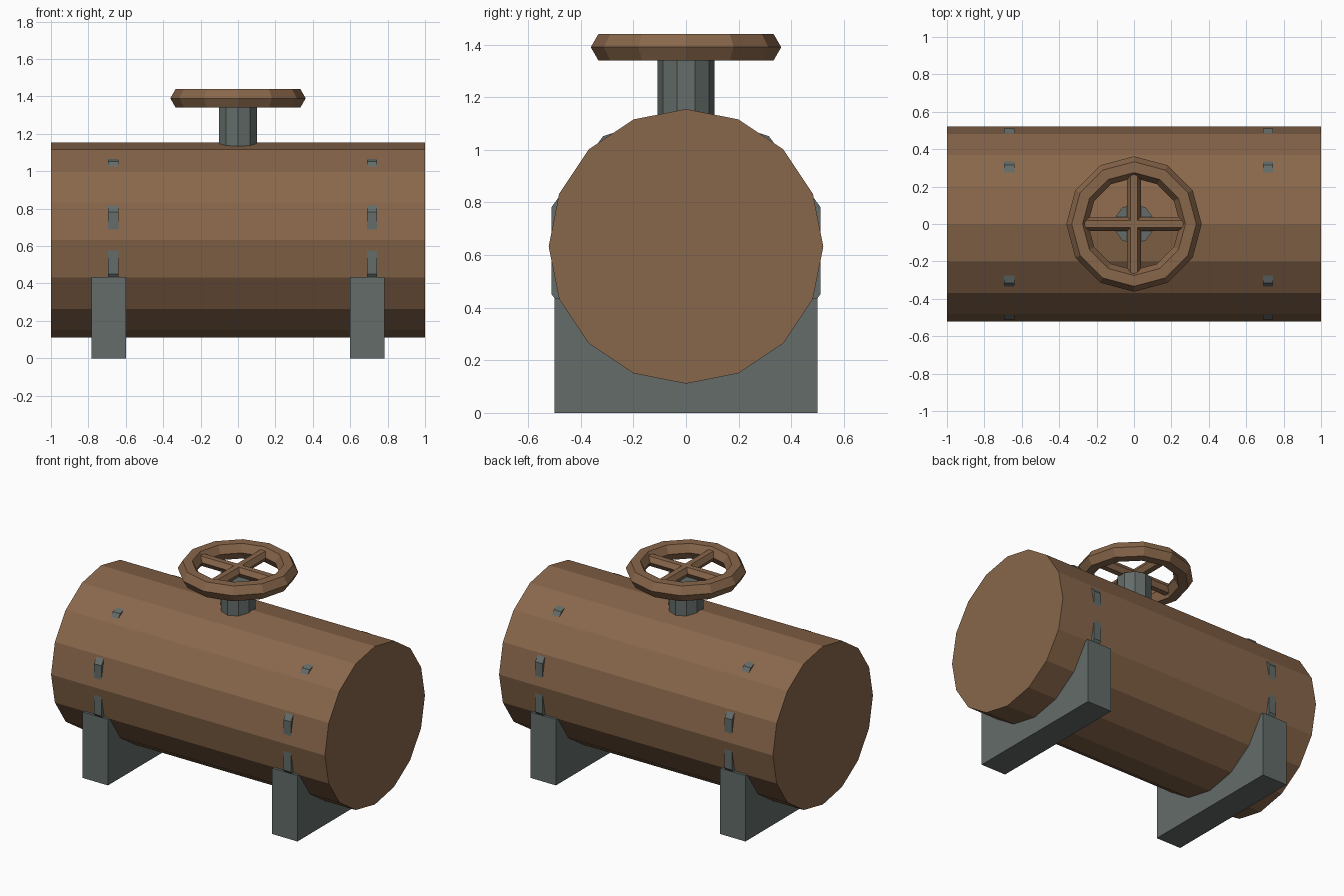
import bpy, bmesh, math
from mathutils import Matrix, Vector

if "Cube" in bpy.data.objects:
    bpy.data.objects.remove(bpy.data.objects["Cube"])


def material(name, color):
    m = bpy.data.materials.new(name)
    m.diffuse_color = color
    m.use_nodes = True
    m.node_tree.nodes["Principled BSDF"].inputs["Base Color"].default_value = m.diffuse_color
    return m


BROWN = material("brown_paint", (0.25, 0.135, 0.07, 1))
STEEL = material("grey_steel", (0.125, 0.15, 0.14, 1))


def add(name, bm, mat):
    bmesh.ops.recalc_face_normals(bm, faces=bm.faces)
    me = bpy.data.meshes.new(name)
    bm.to_mesh(me)
    bm.free()
    me.materials.append(mat)
    ob = bpy.data.objects.new(name, me)
    bpy.context.collection.objects.link(ob)
    return ob


def prism(name, mat, sides, radius, start, end, first, second, phase=0.0):
    """Regular prism from start to end; first/second span the cross-section."""
    bm = bmesh.new()
    start, end, first, second = map(Vector, (start, end, first, second))
    ring = []
    for i in range(sides):
        a = phase + math.tau * i / sides
        ring.append(bm.verts.new(start + radius * (math.cos(a) * first + math.sin(a) * second)))
    face = bm.faces.new(ring)
    out = bmesh.ops.extrude_face_region(bm, geom=[face], use_keep_orig=True)
    moved = [v for v in out["geom"] if isinstance(v, bmesh.types.BMVert)]
    bmesh.ops.translate(bm, verts=moved, vec=end - start)
    return add(name, bm, mat)


X, Y, Z = (1, 0, 0), (0, 1, 0), (0, 0, 1)

# Tank barrel
prism("tank_barrel", BROWN, 16, 0.522, (-1, 0, 0.633), (1, 0, 0.633), Y, Z)

# Saddles and the ten-sided straps that break through the barrel
for side, sx, bx in (("left", -0.692, -0.667), ("right", 0.692, 0.717)):
    bm = bmesh.new()
    bmesh.ops.create_cube(bm, size=1, matrix=Matrix.Translation((sx, 0, 0.2175))
                          @ Matrix.Diagonal((0.185, 1.0, 0.435, 1)))
    add(side + "_saddle", bm, STEEL)
    prism(side + "_strap", STEEL, 10, 0.537, (bx - 0.027, 0, 0.617),
          (bx + 0.027, 0, 0.617), Z, Y)

# Valve stem
prism("valve_stem", STEEL, 10, 0.108, (0, 0, 1.05), (0, 0, 1.36), Y, X)

# Handwheel rim: hexagonal section swept around twelve segments
bm = bmesh.new()
rings = []
for i in range(12):
    a = math.tau * i / 12
    ring = []
    for j in range(6):
        b = math.tau * j / 6
        r = 0.304 + 0.058 * math.cos(b)
        ring.append(bm.verts.new((r * math.cos(a), r * math.sin(a), 1.39 + 0.058 * math.sin(b))))
    rings.append(ring)
for i in range(12):
    p, q = rings[i], rings[(i + 1) % 12]
    for j in range(6):
        k = (j + 1) % 6
        bm.faces.new((p[j], q[j], q[k], p[k]))
add("handwheel_rim", bm, BROWN)

# Crossed handwheel spokes
prism("handwheel_spoke_x", BROWN, 6, 0.037, (-0.29, 0, 1.39), (0.29, 0, 1.39), Y, Z)
prism("handwheel_spoke_y", BROWN, 6, 0.037, (0, -0.29, 1.39), (0, 0.29, 1.39), X, Z)
